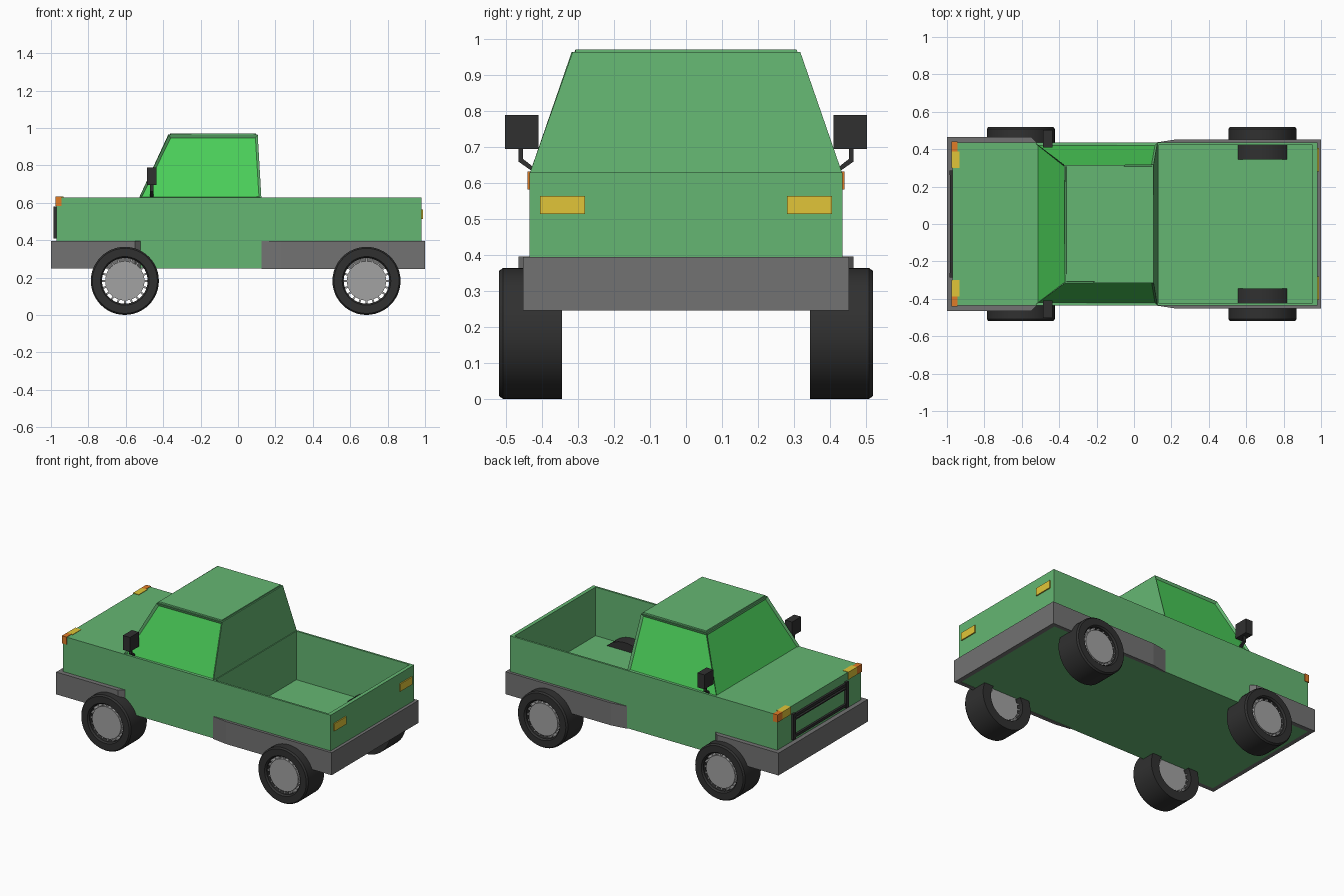
import bpy, bmesh, math
from mathutils import Vector

if "Cube" in bpy.data.objects:
    bpy.data.objects.remove(bpy.data.objects["Cube"])


def material(name, rgb):
    m = bpy.data.materials.new(name)
    m.diffuse_color = (*rgb, 1)
    m.use_nodes = True
    m.node_tree.nodes["Principled BSDF"].inputs["Base Color"].default_value = m.diffuse_color
    return m


GREEN = material("body green", (0.13, 0.47, 0.17))
GLASS = material("window green", (0.07, 0.62, 0.10))
DARK = material("dark rubber", (0.03, 0.03, 0.03))
GREY = material("trim grey", (0.17, 0.17, 0.17))
SILVER = material("hub grey", (0.36, 0.36, 0.36))
YELLOW = material("lamp yellow", (0.75, 0.56, 0.04))
ORANGE = material("lamp orange", (0.75, 0.2, 0.02))


def finish(name, bm, *mats):
    bmesh.ops.recalc_face_normals(bm, faces=bm.faces)
    me = bpy.data.meshes.new(name)
    bm.to_mesh(me)
    bm.free()
    for m in mats:
        me.materials.append(m)
    ob = bpy.data.objects.new(name, me)
    bpy.context.collection.objects.link(ob)
    return ob


def add_box(bm, lo, hi):
    verts = bmesh.ops.create_cube(bm, size=1)["verts"]
    lo, hi = Vector(lo), Vector(hi)
    for v in verts:
        v.co = (lo + hi) / 2 + v.co * (hi - lo)
    return verts


def box(name, lo, hi, mat):
    bm = bmesh.new()
    add_box(bm, lo, hi)
    return finish(name, bm, mat)


def prism(name, pts, z0, z1, mat):
    bm = bmesh.new()
    face = bm.faces.new([bm.verts.new((x, y, z0)) for x, y in pts])
    ext = bmesh.ops.extrude_face_region(bm, geom=[face])
    for g in ext["geom"]:
        if isinstance(g, bmesh.types.BMVert):
            g.co.z = z1
    return finish(name, bm, mat)


def smooth(ob):
    bpy.ops.object.select_all(action='DESELECT')
    ob.select_set(True)
    bpy.context.view_layer.objects.active = ob
    bpy.ops.object.shade_smooth_by_angle(angle=math.radians(30))


# Body: one long block with the open cargo bed cut out
body = box("body", (-0.97, -0.435, 0.25), (0.98, 0.435, 0.63), GREEN)
cutter = box("bed_cutter", (0.13, -0.422, 0.31), (0.955, 0.422, 0.8), GREEN)
cutter.hide_render = True
cutter.hide_viewport = True
cut = body.modifiers.new("bed", 'BOOLEAN')
cut.operation = 'DIFFERENCE'
cut.solver = 'EXACT'
cut.object = cutter

# Cab: tapered block with recessed windscreen and side windows
bm = bmesh.new()
for v in add_box(bm, (-0.53, -0.435, 0.625), (0.125, 0.435, 0.972)):
    if v.co.z > 0.8:
        v.co.x = -0.37 if v.co.x < 0 else 0.105
        v.co.y = math.copysign(0.315, v.co.y)
roof = [e for e in bm.edges if all(v.co.z > 0.9 for v in e.verts)]
bmesh.ops.bevel(bm, geom=roof, offset=0.008, segments=2, affect='EDGES')
bm.normal_update()
for f in [f for f in bm.faces if f.calc_area() > 0.05]:
    if f.normal.x < -0.5 or abs(f.normal.y) > 0.8:
        bmesh.ops.inset_individual(bm, faces=[f], thickness=0.018, depth=-0.012)
        f.material_index = 1
finish("cab", bm, GREEN, GLASS)

# Grey bumpers wrapping round the lower body
half = [(-1.0, 0.465), (-0.55, 0.465), (-0.52, 0.436), (-0.52, 0.428), (-0.96, 0.428)]
prism("front_bumper", half + [(x, -y) for x, y in reversed(half)], 0.25, 0.397, GREY)
half = [(1.0, 0.453), (0.23, 0.453), (0.125, 0.437), (0.125, 0.428), (0.97, 0.428)]
prism("rear_bumper", half + [(x, -y) for x, y in reversed(half)], 0.247, 0.395, GREY)


# Wheels: lathed tyre, hub disc and short spokes bridging the gap
def wheel(name, cx, side):
    cz, n = 0.183, 48
    bm = bmesh.new()
    profile = [(0.122, 0.345), (0.182, 0.345), (0.182, 0.508), (0.174, 0.519),
               (0.130, 0.519), (0.122, 0.508)]
    rings = []
    for i in range(n):
        a = 2 * math.pi * i / n
        rings.append([bm.verts.new((cx + r * math.cos(a), side * y, cz + r * math.sin(a)))
                      for r, y in profile])
    for i in range(n):
        p, q = rings[i], rings[(i + 1) % n]
        for j in range(len(profile)):
            k = (j + 1) % len(profile)
            bm.faces.new((p[j], p[k], q[k], q[j]))
    smooth(finish(name + "_tyre", bm, DARK))

    bm = bmesh.new()
    rim = [bm.verts.new((cx + 0.105 * math.cos(2 * math.pi * i / n), side * 0.37,
                         cz + 0.105 * math.sin(2 * math.pi * i / n))) for i in range(n)]
    ext = bmesh.ops.extrude_face_region(bm, geom=[bm.faces.new(rim)])
    for g in ext["geom"]:
        if isinstance(g, bmesh.types.BMVert):
            g.co.y = side * 0.505
    for i in range(20):
        a = 2 * math.pi * i / 20
        for v in add_box(bm, (0.10, 0.37, -0.005), (0.125, 0.498, 0.005)):
            x, y, z = v.co
            v.co = (cx + x * math.cos(a) - z * math.sin(a), side * y,
                    cz + x * math.sin(a) + z * math.cos(a))
    smooth(finish(name + "_hub", bm, SILVER))


for side, s in (("right", -1), ("left", 1)):
    wheel("front_wheel_" + side, -0.605, s)
    wheel("rear_wheel_" + side, 0.687, s)

    def mbox(name, lo, hi, mat):
        ys = sorted((s * lo[1], s * hi[1]))
        return box(name + "_" + side, (lo[0], ys[0], lo[2]), (hi[0], ys[1], hi[2]), mat)

    # Lamps
    mbox("head_lamp", (-0.976, 0.30, 0.583), (-0.933, 0.388, 0.633), YELLOW)
    mbox("corner_lamp", (-0.976, 0.388, 0.583), (-0.943, 0.44, 0.633), ORANGE)
    mbox("tail_lamp", (0.97, 0.28, 0.515), (0.988, 0.405, 0.565), YELLOW)

    # Door mirrors on a bent stalk
    mbox("mirror", (-0.487, 0.41, 0.695), (-0.436, 0.503, 0.79), DARK)
    bm = bmesh.new()
    path = [(0.425, 0.632), (0.465, 0.66), (0.465, 0.70)]
    offs = [(0.0, 0.014), (-0.012, 0.008), (-0.012, 0.0)]
    outline = path + [(y + dy, z + dz) for (y, z), (dy, dz) in zip(path[::-1], offs[::-1])]
    face = bm.faces.new([bm.verts.new((-0.47, s * y, z)) for y, z in outline])
    ext = bmesh.ops.extrude_face_region(bm, geom=[face])
    for g in ext["geom"]:
        if isinstance(g, bmesh.types.BMVert):
            g.co.x = -0.452
    finish("mirror_stalk_" + side, bm, DARK)

# Grille frame on the nose
bm = bmesh.new()
for z, h in ((0.42, 0.018), (0.535, 0.008), (0.555, 0.018)):
    add_box(bm, (-0.984, -0.285, z), (-0.965, 0.285, z + h))
for y in (-0.275, 0.275):
    add_box(bm, (-0.986, y - 0.012, 0.41), (-0.965, y + 0.012, 0.58))
finish("grille", bm, DARK)
